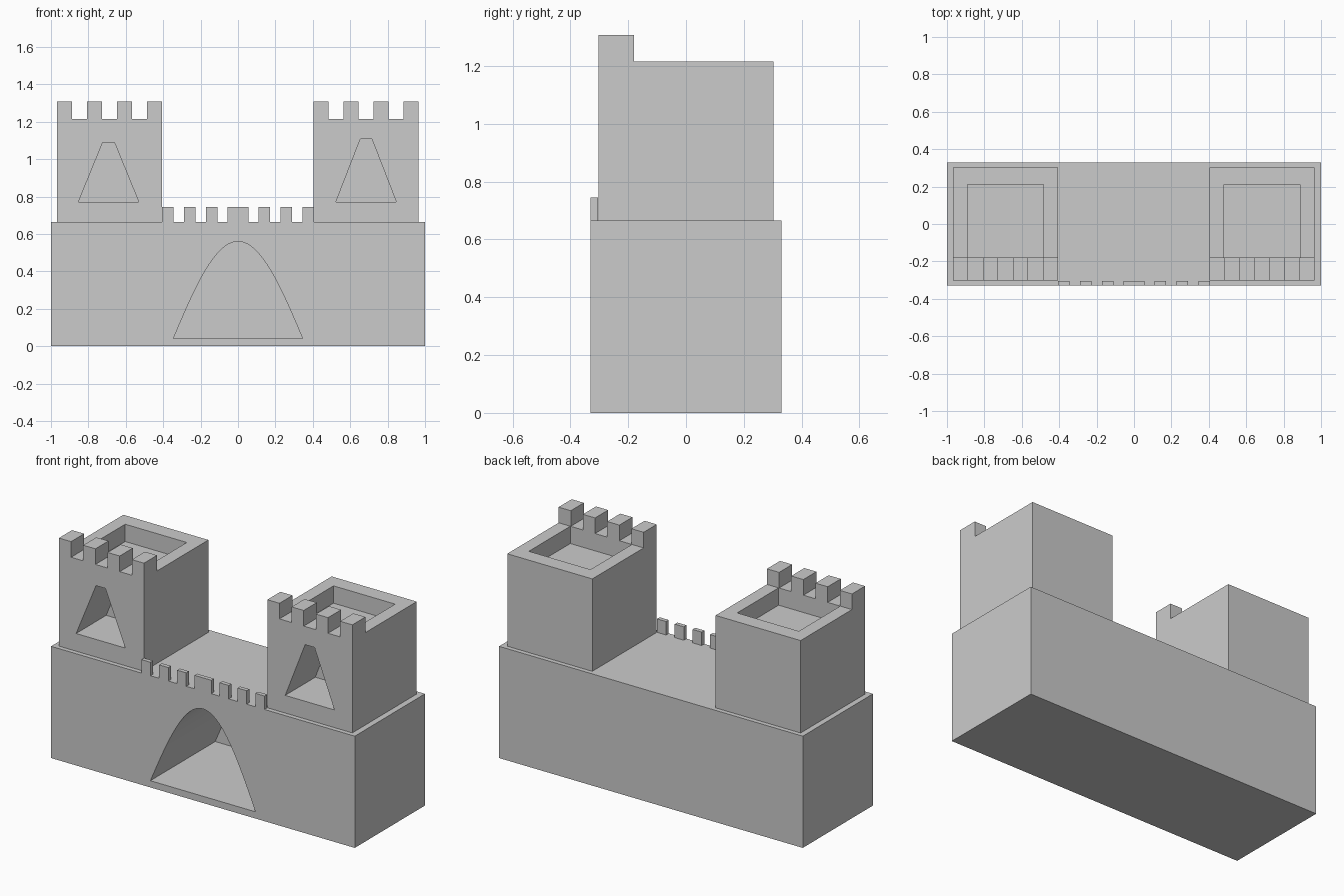
import bpy, bmesh, math

if "Cube" in bpy.data.objects:
    bpy.data.objects.remove(bpy.data.objects["Cube"])


def finish(name, bm):
    bmesh.ops.recalc_face_normals(bm, faces=bm.faces)
    mesh = bpy.data.meshes.new(name)
    bm.to_mesh(mesh)
    bm.free()
    obj = bpy.data.objects.new(name, mesh)
    bpy.context.collection.objects.link(obj)
    return obj


def boxes(name, bounds):
    """One object holding a box per (x0, x1, y0, y1, z0, z1)."""
    bm = bmesh.new()
    for x0, x1, y0, y1, z0, z1 in bounds:
        verts = bmesh.ops.create_cube(bm, size=1)["verts"]
        for v in verts:
            v.co = (x1 if v.co.x > 0 else x0,
                    y1 if v.co.y > 0 else y0,
                    z1 if v.co.z > 0 else z0)
    return finish(name, bm)


def prism(name, outline, y0, y1):
    """Front outline of (x, z) points extruded along y."""
    bm = bmesh.new()
    face = bm.faces.new([bm.verts.new((x, y0, z)) for x, z in outline])
    side = bmesh.ops.extrude_face_region(bm, geom=[face])["geom"]
    for v in side:
        if isinstance(v, bmesh.types.BMVert):
            v.co.y = y1
    return finish(name, bm)


def carve(target, cutter):
    mod = target.modifiers.new(cutter.name, "BOOLEAN")
    mod.operation = "DIFFERENCE"
    mod.solver = "EXACT"
    mod.object = cutter
    cutter.hide_render = True
    cutter.hide_set(True)


# Gatehouse block with the deep arched recess
WALL_TOP, TOWER_TOP = 0.665, 1.215
gatehouse = boxes("gatehouse", [(-1, 1, -0.33, 0.33, 0, WALL_TOP)])
steps = 40
arch = []
for i in range(steps + 1):
    t = -1 + 2 * i / steps
    arch.append((0.346 * t, 0.04 + 0.52 * math.cos(t * math.pi / 2)))
carve(gatehouse, prism("gate_arch_cutter", arch, -0.5, 0.28))

# Small battlements between the towers
spans = [(-0.055, 0.055)]
for x in (0.11, 0.228, 0.345):
    spans += [(x, x + 0.06), (-x - 0.06, -x)]
boxes("wall_battlements",
      [(a, b, -0.33, -0.305, WALL_TOP, 0.745) for a, b in spans])

# Towers: roof pocket, tapered window and four battlements each
for side, x0, window_top, shift in (("left", -0.967, 1.09, -0.005),
                                    ("right", 0.405, 1.107, 0.0)):
    x1 = x0 + 0.56
    mid = (x0 + x1) / 2
    tower = boxes(side + "_tower",
                  [(x0, x1, -0.303, 0.303, WALL_TOP, TOWER_TOP)])
    carve(tower, boxes(side + "_roof_cutter",
                       [(mid - 0.203, mid + 0.203, -0.18, 0.21, 1.112, 1.5)]))
    c = mid + shift
    window = [(c - 0.162, 0.77), (c + 0.162, 0.77),
              (c + 0.031, window_top), (c - 0.031, window_top)]
    carve(tower, prism(side + "_window_cutter", window, -0.5, -0.02))
    boxes(side + "_tower_battlements",
          [(x0 + 0.16 * i, x0 + 0.16 * i + 0.08, -0.303, -0.18, TOWER_TOP, 1.308)
           for i in range(4)])
